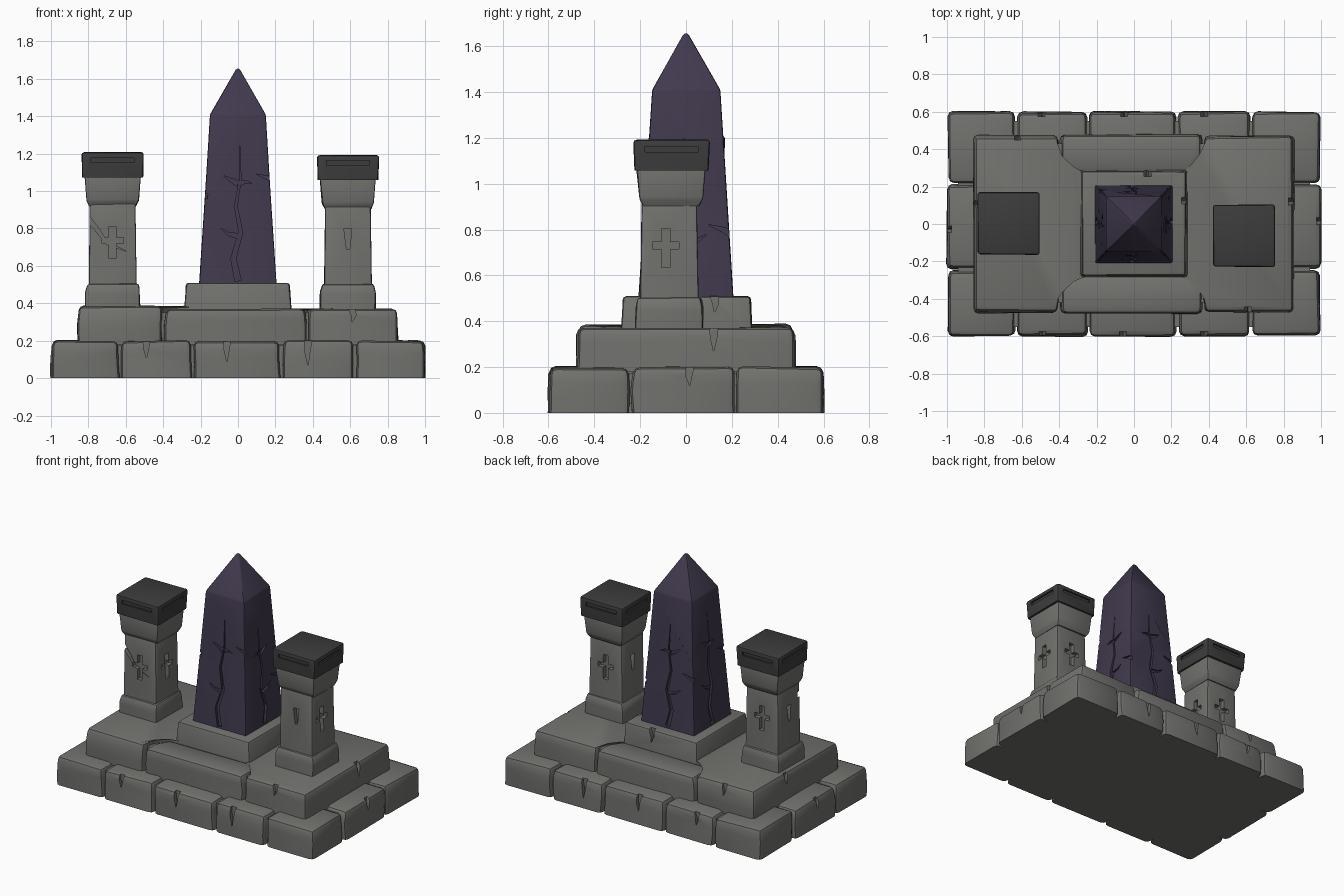
import bpy, bmesh, math, random
from mathutils import Vector

random.seed(4)
if "Cube" in bpy.data.objects:
    bpy.data.objects.remove(bpy.data.objects["Cube"])


def material(name, rgb):
    m = bpy.data.materials.new(name)
    m.use_nodes = True
    m.diffuse_color = (*rgb, 1)
    bsdf = m.node_tree.nodes["Principled BSDF"]
    bsdf.inputs["Base Color"].default_value = (*rgb, 1)
    bsdf.inputs["Roughness"].default_value = 0.9
    return m


STONE = material("grey stone", (0.165, 0.165, 0.155))
CAP = material("charcoal stone", (0.045, 0.045, 0.045))
DARK = material("dark purple stone", (0.052, 0.041, 0.075))


def shade(mesh):
    for p in mesh.polygons:
        p.use_smooth = True
    mesh.set_sharp_from_angle(angle=math.radians(28))


def add_object(name, bm, mat=None):
    bmesh.ops.recalc_face_normals(bm, faces=bm.faces[:])
    mesh = bpy.data.meshes.new(name)
    bm.to_mesh(mesh)
    bm.free()
    ob = bpy.data.objects.new(name, mesh)
    bpy.context.scene.collection.objects.link(ob)
    if mat:
        mesh.materials.append(mat)
        shade(mesh)
    return ob


def skin(bm, rings):
    """Close a stack of equal point rings into a solid."""
    rings = [[bm.verts.new(p) for p in ring] for ring in rings]
    n = len(rings[0])
    for a, b in zip(rings, rings[1:]):
        for i in range(n):
            j = (i + 1) % n
            bm.faces.new((a[i], a[j], b[j], b[i]))
    bm.faces.new(rings[0][::-1])
    bm.faces.new(rings[-1])


def loft(name, outline, levels, mat, bevel=0.02, jitter=0.0, segments=2):
    """Stack an outline at (z, scale) levels, roughen it and round its edges."""
    c = sum((Vector(p) for p in outline), Vector((0, 0))) / len(outline)
    rough = lambda: random.uniform(-jitter, jitter)
    rings = []
    for k, (z, s) in enumerate(levels):
        ring = [c + (Vector(p) - c) * s for p in outline]
        rings.append([(p.x + rough(), p.y + rough(), z + (rough() if k else 0)) for p in ring])
    bm = bmesh.new()
    skin(bm, rings)
    z0 = levels[0][0] + 1e-5
    edges = [e for e in bm.edges if max(v.co.z for v in e.verts) > z0]
    if bevel:
        bmesh.ops.bevel(bm, geom=edges, offset=bevel, segments=segments, profile=0.5,
                        affect='EDGES', clamp_overlap=True)
    return add_object(name, bm, mat)


def rect(x0, x1, y0, y1):
    return [(x0, y0), (x1, y0), (x1, y1), (x0, y1)]


def square(cx, cy, half=1.0):
    return rect(cx - half, cx + half, cy - half, cy + half)


def carve(ob, centre, side, outline, face, depth):
    """Sink a (u, z) outline into one side; face(z) is the surface distance."""
    a = side * math.pi / 2
    n = Vector((math.cos(a), math.sin(a), 0))
    u = Vector((-n.y, n.x, 0))
    o = Vector((*centre, 0))
    bm = bmesh.new()
    skin(bm, [[o + n * (face(z) + d) + u * w + Vector((0, 0, z)) for w, z in outline]
              for d in (-depth, 0.1)])
    cutter = add_object("cutter", bm)
    cutter.hide_render = True
    mod = ob.modifiers.new("carve", 'BOOLEAN')
    mod.operation, mod.solver, mod.object = 'DIFFERENCE', 'EXACT', cutter
    dg = bpy.context.evaluated_depsgraph_get()
    mesh = bpy.data.meshes.new_from_object(ob.evaluated_get(dg))
    ob.modifiers.clear()
    ob.data = mesh
    shade(mesh)
    bpy.data.objects.remove(cutter)


def crack(path, width):
    """Outline of a jagged crack that narrows along its path."""
    pts = [Vector(p) for p in path]
    left, right = [], []
    for i, p in enumerate(pts):
        t = (pts[min(i + 1, len(pts) - 1)] - pts[max(i - 1, 0)]).normalized()
        off = Vector((-t.y, t.x)) * (width * (1 - i / (len(pts) - 1)) / 2 + 0.001)
        left.append(p + off)
        right.append(p - off)
    return [tuple(p) for p in left + right[::-1]]


FRONT, RIGHT, BACK, LEFT = 3, 0, 1, 2


def chip(ob, side, u, top, dist, length=0.1):
    """A wedge broken out of a top edge."""
    d = random.uniform(-0.02, 0.02)
    path = [(u, top + 0.03), (u + d, top - length * 0.5), (u + d / 2, top - length)]
    carve(ob, (0, 0), side, crack(path, 0.045), lambda z: dist, 0.025)


# Lower step: a core ringed by worn blocks
loft("lower_step_core", rect(-0.94, 0.94, -0.55, 0.55), [(0, 1), (0.175, 1)], STONE, 0)
xs = (-1, -0.63, -0.245, 0.23, 0.625, 1)
ys = (-0.6, -0.245, 0.22, 0.6)
G = 0.006
block_levels = [(0, 1), (0.1, 1), (0.2, 0.975)]
for row, (y0, y1) in enumerate(((-0.6, -0.25), (0.22, 0.6))):
    for i in range(5):
        b = loft(f"lower_block_{'back' if row else 'front'}_{i}",
                 rect(xs[i] + G, xs[i + 1] - G, y0, y1), block_levels, STONE, 0.028, 0.006)
        if i in (1, 2, 3):
            sign = -1 if row else 1
            chip(b, BACK if row else FRONT, sign * ((xs[i] + xs[i + 1]) / 2 - 0.05),
                 0.2, 0.6, 0.07 + 0.02 * i)
for s in (-1, 1):
    b = loft(f"lower_block_{'left' if s > 0 else 'right'}_side",
             rect(*sorted((s, s * 0.7)), ys[1] + G, ys[2] - G), block_levels, STONE, 0.028, 0.006)
    chip(b, RIGHT if s > 0 else LEFT, 0.02, 0.2, 1.0, 0.08)

# Upper step: two end slabs interlocked with two long middle stones
loft("upper_step_core", rect(-0.8, 0.8, -0.42, 0.43), [(0.17, 1), (0.35, 1)], STONE, 0)


def slab(name, s, outer, inner, top):
    half = [(outer, 0.475), (inner, 0.475), (inner, 0.36), (inner - 0.07, 0.285), (0.2, 0.285)]
    outline = [(s * x, -y) for x, y in half] + [(s * x, y) for x, y in half[::-1]]
    return loft(name, outline, [(0.18, 1), (0.28, 1), (top, 0.98)], STONE, 0.026, 0.005)


right_slab = slab("upper_slab_right", -1, 0.86, 0.405, 0.385)
left_slab = slab("upper_slab_left", 1, 0.855, 0.375, 0.372)
chip(left_slab, FRONT, 0.6, 0.37, 0.47, 0.07)
chip(left_slab, RIGHT, 0.12, 0.37, 0.85, 0.1)
chip(right_slab, LEFT, -0.1, 0.385, 0.86, 0.08)
chip(right_slab, BACK, 0.62, 0.385, 0.475, 0.08)
for s, name in ((-1, "front"), (1, "back")):
    loft(f"upper_middle_stone_{name}",
         [(-0.395, s * 0.477), (0.365, s * 0.477), (0.365, s * 0.36),
          (0.3, s * 0.27), (-0.335, s * 0.27), (-0.395, s * 0.36)],
         [(0.18, 1), (0.28, 1), (0.368, 0.98)], STONE, 0.028, 0.005)

# Plinth under the obelisk
plinth = loft("plinth", square(0, 0.003, 0.287), [(0.35, 1), (0.508, 0.965)], STONE, 0.015, 0.004)
chip(plinth, RIGHT, 0.12, 0.51, 0.28, 0.07)
chip(plinth, BACK, -0.08, 0.51, 0.28, 0.09)

# Obelisk, with jagged cracks down each side and notched corners
obelisk = loft("obelisk", square(0, 0), [(0.49, 0.208), (1.0, 0.174), (1.41, 0.148), (1.655, 0.008)],
               DARK, 0.012, 0.002)
slope = lambda z: 0.208 - (z - 0.49) * 0.066
main = [(0.0, 0.52), (-0.025, 0.64), (0.015, 0.78), (-0.012, 0.92), (0.012, 1.06), (0.008, 1.25)]
for side, flip, shift in ((FRONT, 1, 0), (RIGHT, -1, -0.07), (BACK, -1, -0.03), (LEFT, 1, 0.04)):
    place = lambda pts: [(flip * u, z + shift * (z - 0.5)) for u, z in pts]
    carve(obelisk, (0, 0), side, crack(place(main), 0.032), slope, 0.018)
    carve(obelisk, (0, 0), side, crack(place([(0.0, 1.04), (-0.04, 1.06), (-0.075, 1.08)]), 0.03),
          slope, 0.014)
    carve(obelisk, (0, 0), side, crack(place([(0.0, 1.04), (0.04, 1.05), (0.075, 1.04)]), 0.026),
          slope, 0.012)
    carve(obelisk, (0, 0), side, crack(place([(0.0, 0.76), (-0.05, 0.77), (-0.09, 0.8)]), 0.025),
          slope, 0.014)
    z = 0.8 + 0.09 * side
    carve(obelisk, (0, 0), side, crack([(0.22, z - 0.03), (0.16, z), (0.1, z + 0.02)], 0.035),
          slope, 0.014)


def cross(u, z):
    a, b, top, low, arm = 0.019, 0.058, 0.075, 0.095, 0.016
    half = [(a, -low), (a, -arm), (b, -arm), (b, arm), (a, arm), (a, top)]
    return [(u + x, z + y) for x, y in half] + [(u - x, z + y) for x, y in half[::-1]]


wedge = [(-0.022, 0.8), (0.02, 0.8), (0.01, 0.69), (-0.008, 0.69)]


# Pillars: foot, carved shaft, flared capital and dark cap
def pillar(tag, cx, cy, top, carvings):
    loft(f"{tag}_pillar_foot", square(cx, cy - 0.01), [(0.35, 0.148), (0.46, 0.148), (0.502, 0.138)],
         STONE, 0.012, 0.004)
    shaft = loft(f"{tag}_pillar_shaft", square(cx, cy - 0.01), [(0.48, 0.127), (0.94, 0.121)],
                 STONE, 0.01, 0.002)
    for side, outline in carvings:
        carve(shaft, (cx, cy - 0.01), side, outline, lambda z: 0.124, 0.03)
    loft(f"{tag}_pillar_capital", square(cx, cy - 0.003),
         [(top - 0.29, 0.124), (top - 0.26, 0.138), (top - 0.12, 0.15)], STONE, 0.008, 0.003)
    cap = loft(f"{tag}_pillar_cap", square(cx, cy), [(top - 0.135, 0.162), (top, 0.167)],
               CAP, 0.014, 0.002)
    slot = [(-0.115, top - 0.055), (0.115, top - 0.055), (0.115, top - 0.03), (-0.115, top - 0.03)]
    for side in range(4):
        carve(cap, (cx, cy), side, slot, lambda z: 0.165, 0.012)


gash = crack([(-0.14, 0.86), (-0.08, 0.79), (-0.03, 0.72), (0.07, 0.68)], 0.03)
pillar("right", -0.67, 0.003, 1.208,
       [(FRONT, cross(0, 0.735)), (FRONT, gash), (RIGHT, cross(0, 0.735)),
        (BACK, cross(0, 0.735)), (LEFT, wedge)])
pillar("left", 0.588, -0.063, 1.193,
       [(FRONT, wedge), (RIGHT, cross(-0.015, 0.73)), (BACK, cross(0, 0.73)), (LEFT, wedge)])
